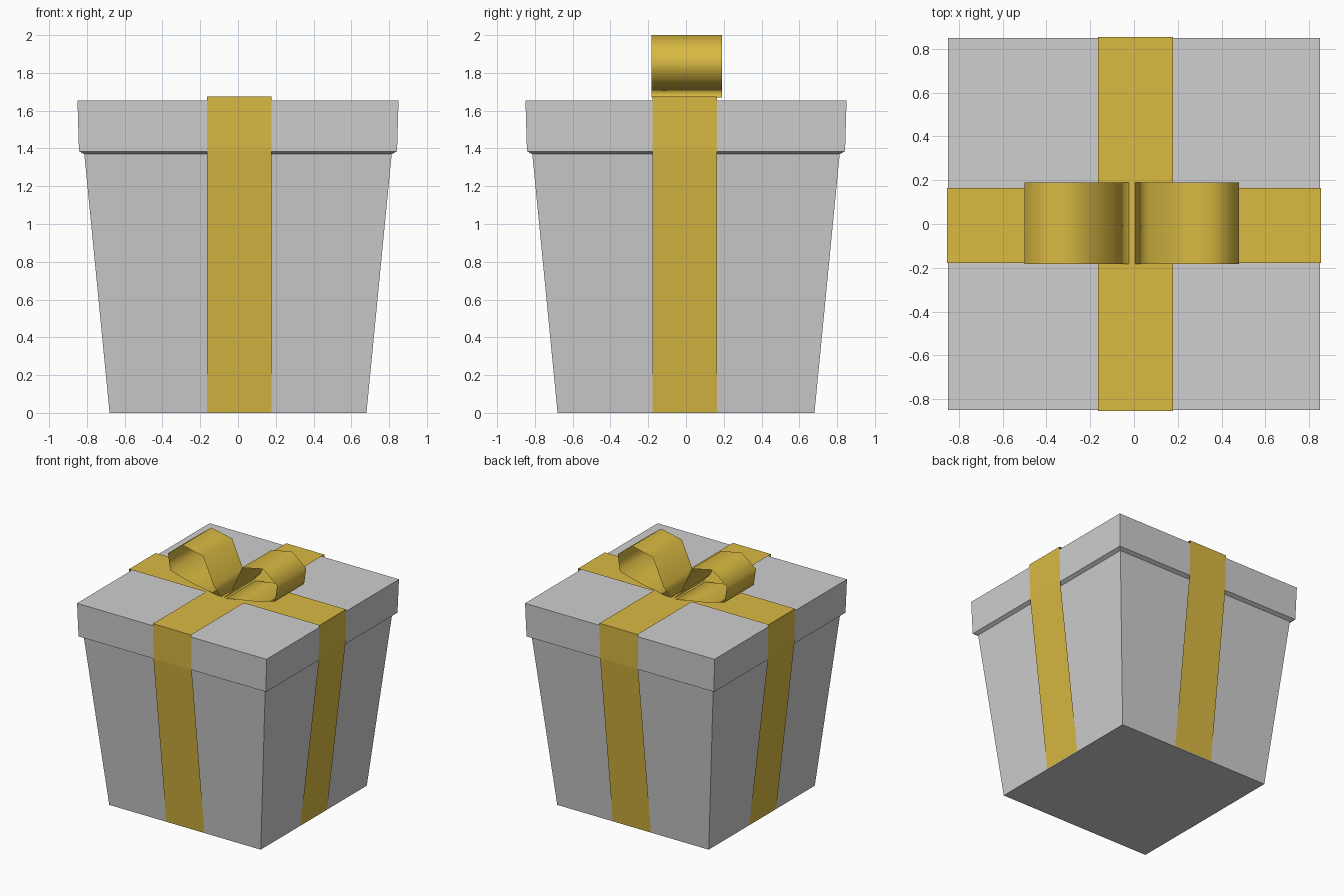
import bpy
import bmesh
import math

cube = bpy.data.objects.get("Cube")
if cube:
    bpy.data.objects.remove(cube, do_unlink=True)


def make_material(name, rgb):
    mat = bpy.data.materials.new(name)
    mat.use_nodes = True
    mat.diffuse_color = (*rgb, 1)
    mat.node_tree.nodes["Principled BSDF"].inputs["Base Color"].default_value = (*rgb, 1)
    return mat


grey = make_material("light grey", (0.62, 0.62, 0.62))
gold = make_material("gold", (0.70, 0.49, 0.055))


def add_object(name, bm, mat, smooth=False):
    mesh = bpy.data.meshes.new(name)
    for face in bm.faces:
        face.smooth = smooth
    bm.to_mesh(mesh)
    bm.free()
    mesh.materials.append(mat)
    obj = bpy.data.objects.new(name, mesh)
    bpy.context.collection.objects.link(obj)
    return obj


def square_stack(name, levels, mat):
    """Closed solid through square sections given as (half width, height)."""
    bm = bmesh.new()
    rings = [[bm.verts.new((sx * h, sy * h, z))
              for sx, sy in ((-1, -1), (1, -1), (1, 1), (-1, 1))] for h, z in levels]
    for low, high in zip(rings, rings[1:]):
        for i in range(4):
            j = (i + 1) % 4
            bm.faces.new((low[i], low[j], high[j], high[i]))
    bm.faces.new(rings[0][::-1])
    bm.faces.new(rings[-1])
    return add_object(name, bm, mat)


def sheet(name, profile, y0, y1, mat, closed=False, smooth=False):
    """Paper-thin band: an (x, z) profile, clockwise from the front, swept along y."""
    bm = bmesh.new()
    near = [bm.verts.new((x, y0, z)) for x, z in profile]
    far = [bm.verts.new((x, y1, z)) for x, z in profile]
    count = len(profile)
    for i in range(count if closed else count - 1):
        j = (i + 1) % count
        bm.faces.new((near[i], near[j], far[j], far[i]))
    bm.normal_update()
    # Make the top of the band face upward
    top = max(bm.faces, key=lambda f: f.calc_center_median().z)
    if top.normal.z < 0:
        bmesh.ops.reverse_faces(bm, faces=bm.faces[:])
    return add_object(name, bm, mat, smooth)


# Tapered box and overhanging lid
square_stack("box_body", [(0.68, 0), (0.814, 1.375)], grey)
square_stack("box_lid", [(0.81, 1.368), (0.842, 1.385), (0.85, 1.655)], grey)

# Two crossing ribbons draped over the lid and down to the base
half = [(0.684, 0.003), (0.848, 1.39), (0.854, 1.674)]
drape = [(-x, z) for x, z in half] + half[::-1]
for name, angle in (("ribbon_across", 0), ("ribbon_front_to_back", math.pi / 2)):
    ribbon = sheet(name, drape, -0.178, 0.165, gold)
    ribbon.rotation_euler.z = angle

# Mirrored bow loops
loop = [(0.01, 1.67), (0.08, 1.745), (0.175, 1.96), (0.36, 2.0),
        (0.49, 1.9), (0.47, 1.765), (0.28, 1.715)]
for name, side in (("bow_loop_left", 1), ("bow_loop_right", -1)):
    outline = [(side * u - 0.01, z) for u, z in loop]
    sheet(name, outline, -0.183, 0.19, gold, closed=True, smooth=True)
